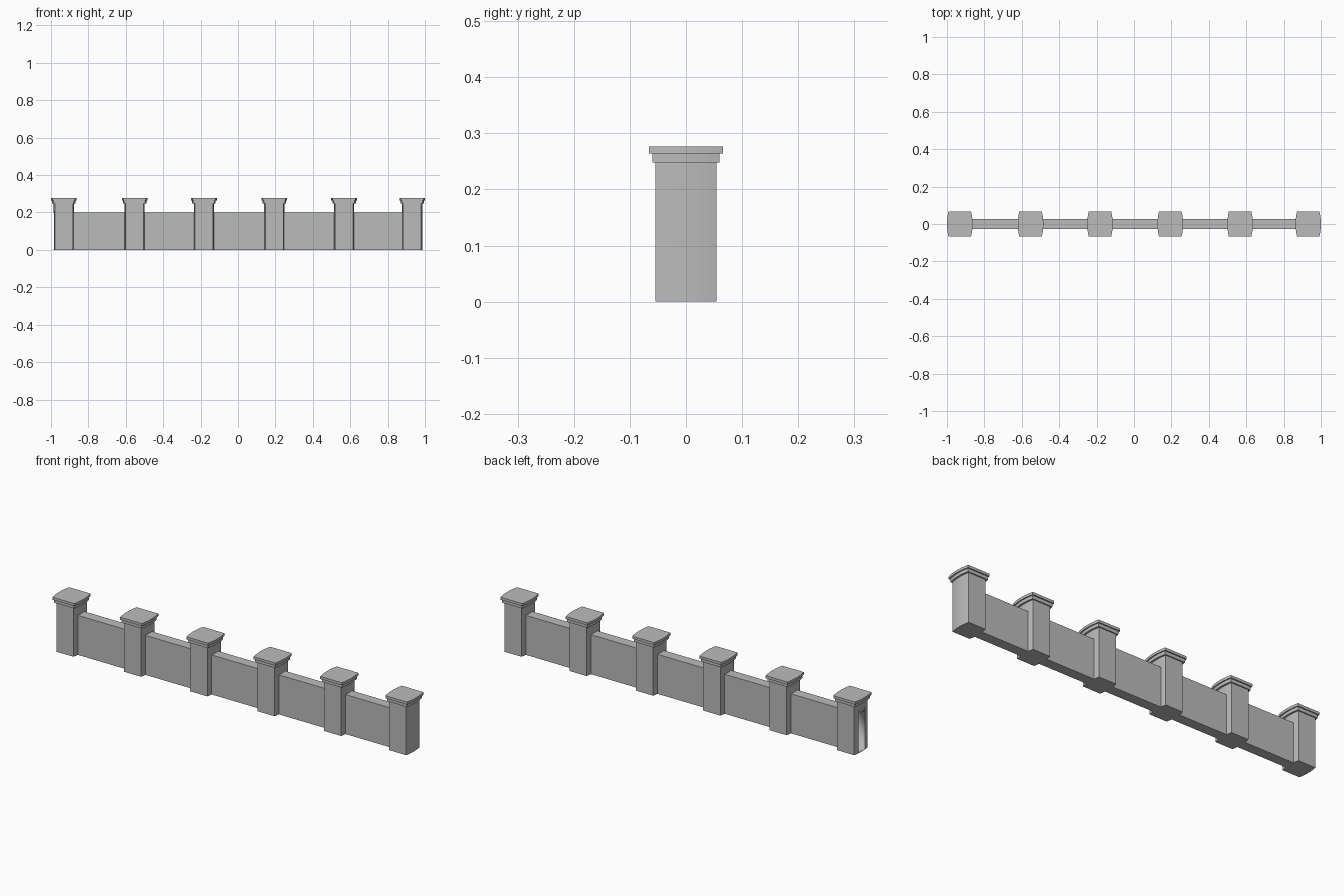
import bpy, bmesh

cube = bpy.data.objects.get("Cube")
if cube:
    bpy.data.objects.remove(cube, do_unlink=True)

stone = bpy.data.materials.new("grey_stone")
stone.use_nodes = True
COLOUR = (0.5, 0.5, 0.5, 1)
stone.diffuse_color = COLOUR
stone.node_tree.nodes["Principled BSDF"].inputs["Base Color"].default_value = COLOUR

WALL_HALF, WALL_TOP = 0.026, 0.2
POSTS = [-0.9315, -0.553, -0.182, 0.194, 0.567, 0.9315]


def finish(name, bm, x):
    bmesh.ops.recalc_face_normals(bm, faces=bm.faces)
    mesh = bpy.data.meshes.new(name)
    bm.to_mesh(mesh)
    bm.free()
    mesh.materials.append(stone)
    obj = bpy.data.objects.new(name, mesh)
    bpy.context.collection.objects.link(obj)
    obj.location.x = x
    bpy.context.view_layer.objects.active = obj
    obj.select_set(True)
    bpy.ops.object.shade_smooth_by_angle(angle=0.5)
    obj.select_set(False)
    return obj


def outline(half_x, half_y, bow, steps=8):
    """Rectangle whose two end sides swell outwards."""
    side = [(half_x - bow * t * t, half_y * t)
            for t in (2 * i / steps - 1 for i in range(steps + 1))]
    return side + [(-x, -y) for x, y in side]


def bowed_block(name, x, half_x, half_y, bow, z0, z1):
    bm = bmesh.new()
    base = bm.faces.new([bm.verts.new((px, py, z0))
                         for px, py in outline(half_x, half_y, bow)])
    extruded = bmesh.ops.extrude_face_region(bm, geom=[base], use_keep_orig=True)
    top = [v for v in extruded["geom"] if isinstance(v, bmesh.types.BMVert)]
    bmesh.ops.translate(bm, verts=top, vec=(0, 0, z1 - z0))
    return finish(name, bm, x)


def box(name, x0, x1, half_y, z0, z1):
    bm = bmesh.new()
    bmesh.ops.create_cube(bm, size=1)
    bmesh.ops.scale(bm, verts=bm.verts, vec=(x1 - x0, half_y * 2, z1 - z0))
    bmesh.ops.translate(bm, verts=bm.verts, vec=(0, 0, (z0 + z1) / 2))
    return finish(name, bm, (x0 + x1) / 2)


# Posts with two stepped cap slabs
for i, x in enumerate(POSTS, 1):
    shaft = bowed_block(f"post_{i}", x, 0.054, 0.054, 0.006, 0, 0.248)
    bowed_block(f"cap_lower_{i}", x, 0.063, 0.06, 0.007, 0.248, 0.264)
    bowed_block(f"cap_upper_{i}", x, 0.0685, 0.066, 0.008, 0.264, 0.277)
    # The first post keeps an open socket on its free end
    if i == 1:
        cutter = box("socket_cutter", x - 0.08, x + 0.045, WALL_HALF, 0.002, WALL_TOP)
        cutter.hide_render = True
        cut = shaft.modifiers.new("socket", "BOOLEAN")
        cut.operation, cut.solver, cut.object = "DIFFERENCE", "EXACT", cutter
        bpy.context.view_layer.objects.active = shaft
        shaft.select_set(True)
        bpy.ops.object.modifier_apply(modifier=cut.name)
        shaft.select_set(False)
        bpy.data.objects.remove(cutter, do_unlink=True)

# Wall panels between neighbouring posts
for i, (a, b) in enumerate(zip(POSTS, POSTS[1:]), 1):
    box(f"wall_panel_{i}", a + 0.05, b - 0.05, WALL_HALF, 0, WALL_TOP)
